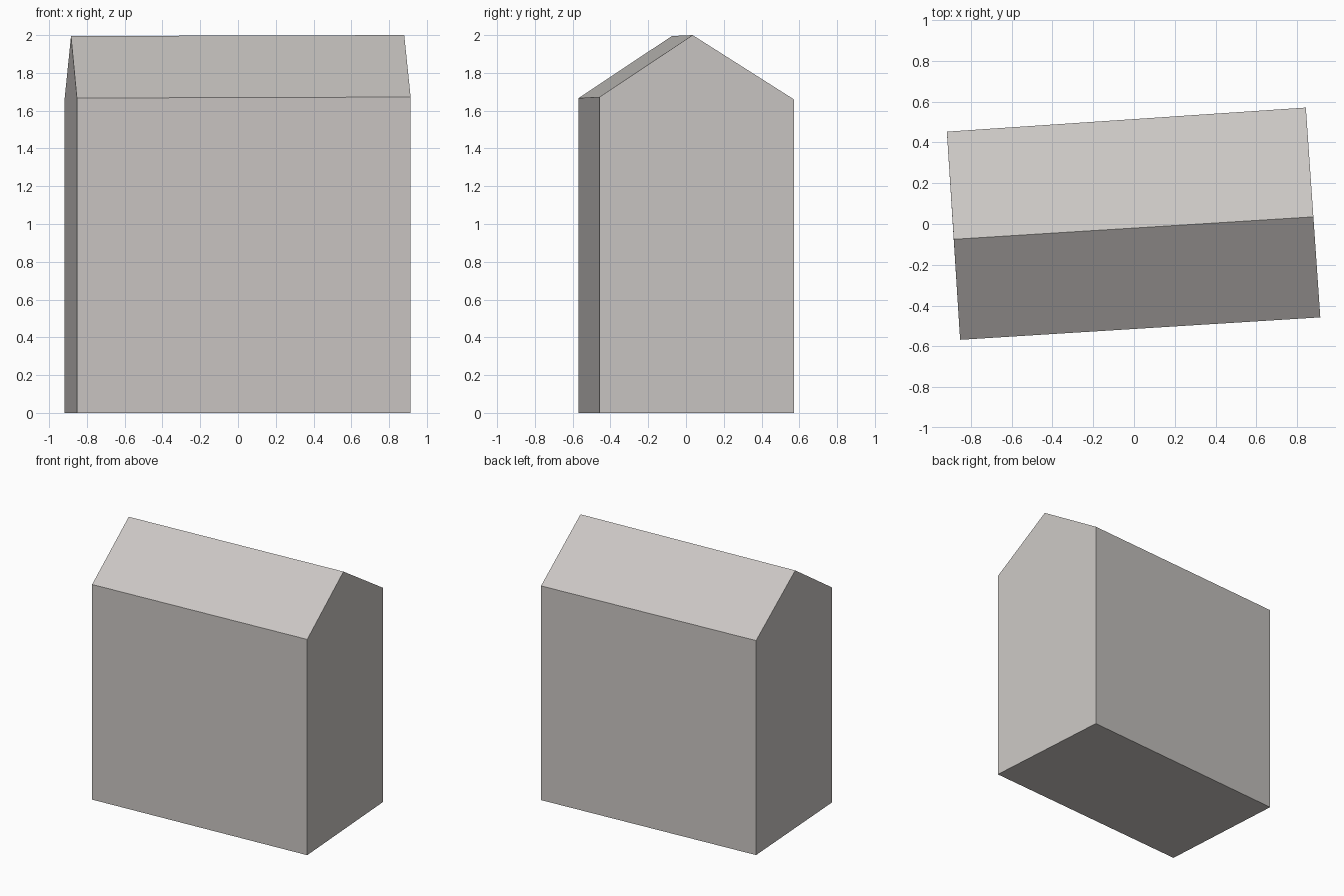
import bpy, bmesh

if "Cube" in bpy.data.objects:
    bpy.data.objects.remove(bpy.data.objects["Cube"])

# One flat colour for the whole block
stone = bpy.data.materials.new("warm_grey")
stone.diffuse_color = (0.59, 0.565, 0.545, 1.0)
stone.use_nodes = True
stone.node_tree.nodes["Principled BSDF"].inputs["Base Color"].default_value = stone.diffuse_color


def gable(bm, front, ridge, back):
    """Five-sided gable end: wall foot, eave, ridge, eave, wall foot."""
    (fx, fy, fz), (bx, by, bz) = front, back
    points = [(fx, fy, 0), front, ridge, back, (bx, by, 0)]
    return [bm.verts.new(p) for p in points]


# House-shaped block, turned slightly on its base
bm = bmesh.new()
left = gable(bm, (-0.853, -0.568, 1.667), (-0.884, -0.075, 1.995), (-0.918, 0.453, 1.662))
right = gable(bm, (0.914, -0.458, 1.672), (0.88, 0.035, 2.0), (0.843, 0.571, 1.66))
bm.faces.new(left)
bm.faces.new(right)
for i in range(5):
    j = (i + 1) % 5
    bm.faces.new((left[i], left[j], right[j], right[i]))
bmesh.ops.recalc_face_normals(bm, faces=bm.faces)

mesh = bpy.data.meshes.new("gabled_block")
bm.to_mesh(mesh)
bm.free()
mesh.materials.append(stone)
bpy.context.collection.objects.link(bpy.data.objects.new("gabled_block", mesh))
